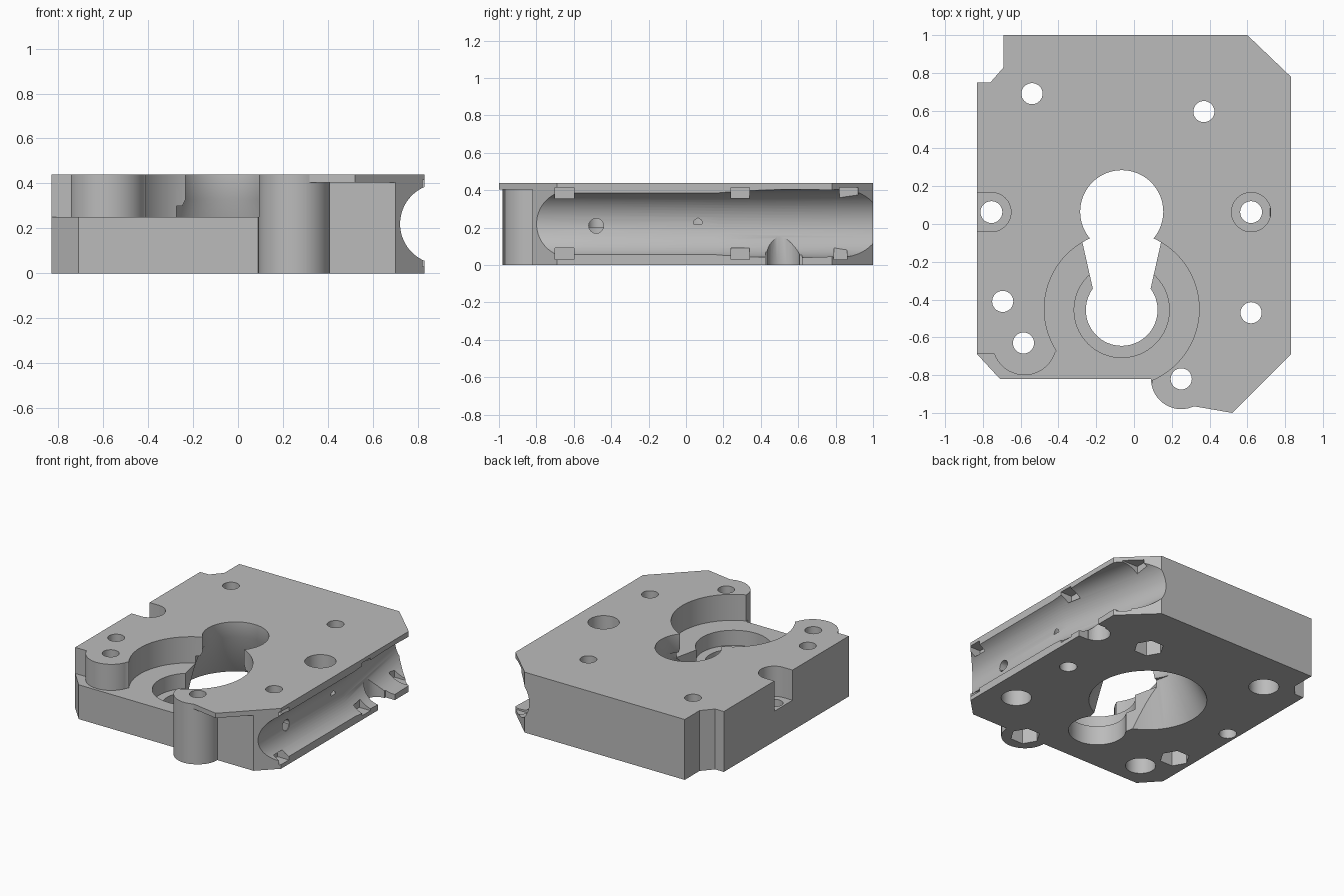
import bpy, bmesh, math
from mathutils import Matrix, Vector

if "Cube" in bpy.data.objects:
    bpy.data.objects.remove(bpy.data.objects["Cube"], do_unlink=True)

H = 0.44

grey = bpy.data.materials.new("light_grey")
grey.use_nodes = True
grey.diffuse_color = (0.5, 0.5, 0.5, 1)
grey.node_tree.nodes["Principled BSDF"].inputs["Base Color"].default_value = (0.5, 0.5, 0.5, 1)


def arc(cx, cy, r, a0, a1, n=24):
    angles = [math.radians(a0 + (a1 - a0) * i / n) for i in range(n + 1)]
    return [(cx + r * math.cos(a), cy + r * math.sin(a)) for a in angles]


def finish(name, bm):
    bmesh.ops.recalc_face_normals(bm, faces=bm.faces)
    mesh = bpy.data.meshes.new(name)
    bm.to_mesh(mesh)
    bm.free()
    mesh.materials.append(grey)
    obj = bpy.data.objects.new(name, mesh)
    bpy.context.collection.objects.link(obj)
    return obj


def prism(name, points, z0, z1):
    bm = bmesh.new()
    face = bm.faces.new([bm.verts.new((x, y, z0)) for x, y in points])
    moved = bmesh.ops.extrude_face_region(bm, geom=[face])["geom"]
    bmesh.ops.translate(bm, vec=(0, 0, z1 - z0),
                        verts=[v for v in moved if isinstance(v, bmesh.types.BMVert)])
    return finish(name, bm)


def box(name, x0, x1, y0, y1, z0, z1):
    return prism(name, [(x0, y0), (x1, y0), (x1, y1), (x0, y1)], z0, z1)


def lathe(name, x, y, profile, sides=48):
    """Stepped round solid from (radius, height) pairs."""
    bm = bmesh.new()
    rings = []
    for r, z in profile:
        rings.append([bm.verts.new((px, py, z)) for px, py in arc(x, y, r, 0, 360, sides)[:-1]])
    for low, high in zip(rings, rings[1:]):
        for i in range(sides):
            j = (i + 1) % sides
            bm.faces.new((low[i], low[j], high[j], high[i]))
    bm.faces.new(rings[0])
    bm.faces.new(rings[-1])
    return finish(name, bm)


def rod(name, start, end, r, sides=64):
    a, b = Vector(start), Vector(end)
    turn = (b - a).to_track_quat('Z', 'Y').to_matrix().to_4x4()
    bm = bmesh.new()
    bmesh.ops.create_cone(bm, cap_ends=True, segments=sides, radius1=r, radius2=r,
                          depth=(b - a).length, matrix=Matrix.Translation((a + b) / 2) @ turn)
    return finish(name, bm)


# Main block with rounded front ear and clipped corners
outline = [(0.83, 0.78), (0.6, 1), (-0.69, 1), (-0.69, 0.83), (-0.76, 0.75), (-0.83, 0.75),
           (-0.83, -0.69), (-0.71, -0.82)]
outline += arc(0.25, -0.82, 0.16, 180, 295) + [(0.52, -1), (0.83, -0.69)]
block = prism("mounting_block", outline, 0, H)


def cut(cutter):
    cutter.hide_render = True
    mod = block.modifiers.new("cut", 'BOOLEAN')
    mod.operation = 'DIFFERENCE'
    mod.solver = 'EXACT'
    mod.object = cutter
    bpy.context.view_layer.objects.active = block
    bpy.ops.object.modifier_apply(modifier=mod.name)
    bpy.data.objects.remove(cutter, do_unlink=True)


# Lowered front shelf around the round recess
shelf = [(-0.9, -0.69)] + arc(-0.58, -0.63, 0.17, 200, 342)
shelf += arc(-0.065, -0.45, 0.41, 213, -67, 64) + [(0.09, -0.9), (-0.9, -0.9)]
cut(prism("shelf_cutter", shelf, 0.25, 0.6))

# Central flared opening, neck and stepped bore
cut(lathe("flared_opening", -0.065, 0.065,
          [(0.4, -0.02), (0.22, 0.33), (0.22, 0.6)], 64))
cut(prism("neck", [(-0.295, 0), (0.165, 0), (0.075, -0.4), (-0.205, -0.4)], -0.1, 0.3))
cut(lathe("stepped_bore", -0.065, -0.455,
          [(0.19, -0.1), (0.19, 0.14), (0.252, 0.14), (0.252, 0.3)], 64))

# Screw holes countersunk from below, round heads or hex nuts
for x, y in [(-0.54, 0.69), (-0.585, -0.63), (0.62, -0.47)]:
    cut(lathe("screw_hole", x, y, [(0.1, -0.1), (0.1, 0.2), (0.056, 0.2), (0.056, 0.6)], 32))
for x, y in [(0.37, 0.595), (-0.695, -0.41), (0.25, -0.82)]:
    cut(lathe("screw_shaft", x, y, [(0.056, -0.1), (0.056, 0.6)], 32))
    cut(lathe("nut_pocket", x, y, [(0.1, -0.1), (0.1, 0.12)], 6))

# Side screws sunk from above, the left one open to the side
for x in (-0.755, 0.62):
    cut(lathe("side_screw", x, 0.063, [(0.058, -0.1), (0.058, 0.22), (0.104, 0.22), (0.104, 0.6)], 32))
cut(box("side_notch", -0.9, -0.755, -0.041, 0.167, 0.22, 0.6))

# Undercut below the front lip
undercut = arc(0.25, -0.82, 0.158, -70, 0) + [(0.8, -0.82), (0.8, -1.1), (0.3, -1.1)]
cut(prism("lip_undercut", undercut, -0.1, 0.405))

# Long round channel on the side, bending inward at the back
cut(rod("channel", (0.9, -1.2, 0.22), (0.9, 0.9, 0.22), 0.179))
cut(rod("channel_bend", (0.91, 0.15, 0.22), (0.72, 1.15, 0.225), 0.182))

# Tie slots, peg hole and drain notch in the channel
for y in (-0.65, 0.29):
    cut(box("upper_tie_slot", 0.74, 0.9, y - 0.05, y + 0.05, 0.355, 0.415))
    cut(box("lower_tie_slot", 0.74, 0.9, y - 0.05, y + 0.05, 0.03, 0.09))
cut(box("back_tie_slot", 0.66, 0.9, 0.82, 0.92, 0.36, 0.415))
cut(box("back_lower_slot", 0.66, 0.9, 0.79, 0.86, 0.03, 0.09))
cut(rod("peg_hole", (0.64, -0.48, 0.21), (0.9, -0.48, 0.21), 0.04, 16))
cut(lathe("drain", 0.755, 0.52, [(0.09, -0.1), (0.085, 0.17), (0.05, 0.23)], 32))
cut(box("drain_mouth", 0.755, 0.9, 0.425, 0.62, -0.1, 0.1))

for obj in bpy.context.selected_objects:
    obj.select_set(False)
block.select_set(True)
bpy.context.view_layer.objects.active = block
bpy.ops.object.shade_smooth_by_angle(angle=math.radians(30))
